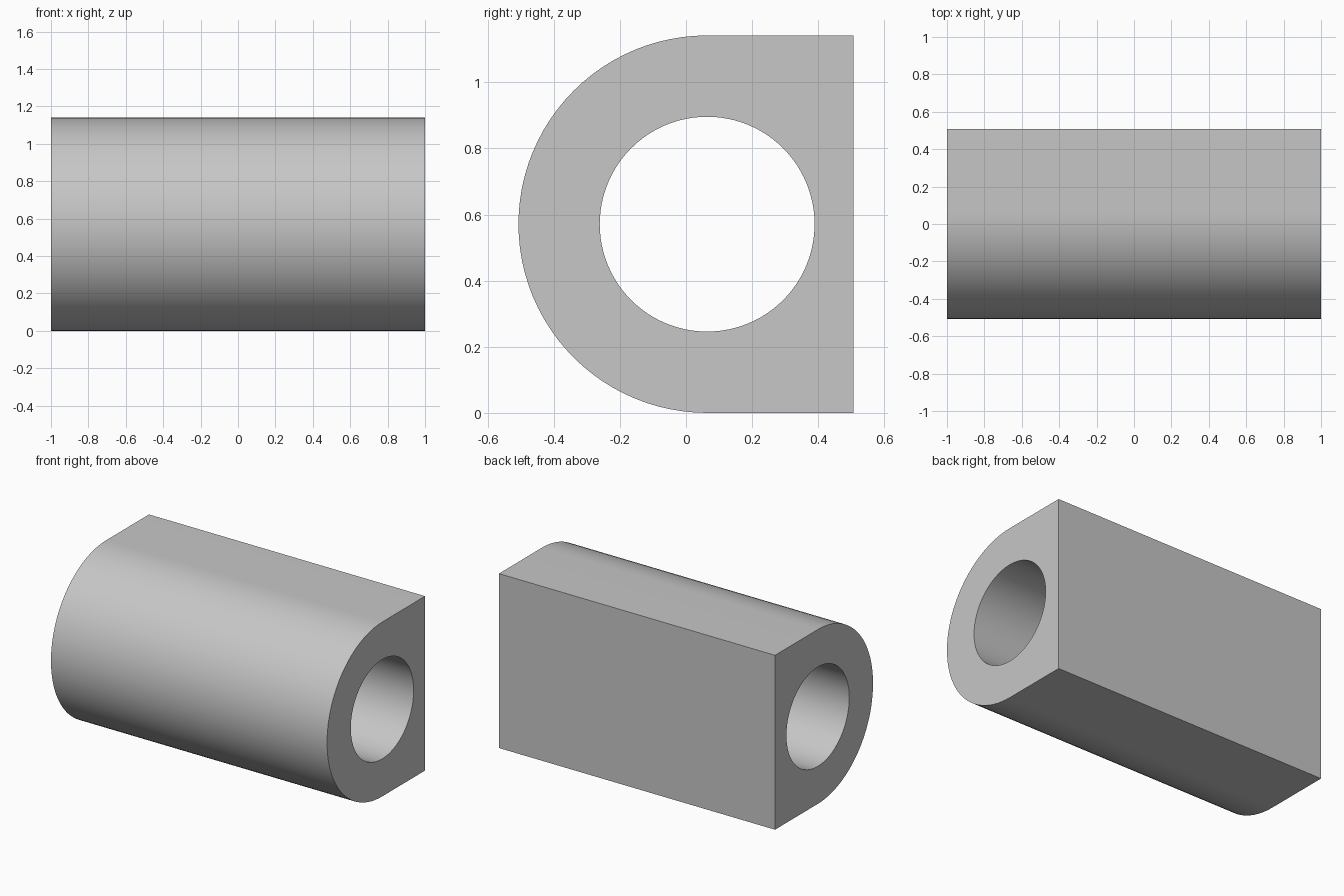
import bpy
import bmesh
from math import cos, sin, pi, radians

cube = bpy.data.objects.get("Cube")
if cube:
    bpy.data.objects.remove(cube, do_unlink=True)

HALF_LENGTH = 1.0
BACK_Y = 0.507
OUTER_R = 0.571
HOLE_R = 0.325
AXIS_Y, AXIS_Z = BACK_Y - 0.443, OUTER_R
STEPS = 48  # segments per half circle


def arc(radius, start, end, steps):
    """Points (y, z) along an arc about the bore axis."""
    angles = [start + (end - start) * i / steps for i in range(steps + 1)]
    return [(AXIS_Y + radius * cos(a), AXIS_Z + radius * sin(a)) for a in angles]


# Rounded front with a square back, and the round bore
outline = arc(OUTER_R, pi / 2, 3 * pi / 2, STEPS)
outline += [(BACK_Y, 0), (BACK_Y, 2 * OUTER_R)]
bore = arc(HOLE_R, 0, 2 * pi, 2 * STEPS)[:-1]

bm = bmesh.new()
cap_edges = {-1: [], 1: []}
for profile in (outline, bore):
    rings = {s: [bm.verts.new((s * HALF_LENGTH, y, z)) for y, z in profile]
             for s in (-1, 1)}
    left, right = rings[1], rings[-1]
    # Long walls between the two ends
    for i in range(len(profile)):
        j = (i + 1) % len(profile)
        bm.faces.new((left[i], left[j], right[j], right[i]))
    for s, ring in rings.items():
        cap_edges[s] += [bm.edges.get((ring[i - 1], ring[i])) for i in range(len(ring))]

# Flat ends around the bore
for s, edges in cap_edges.items():
    bmesh.ops.triangle_fill(bm, use_beauty=True, use_dissolve=False,
                            edges=edges, normal=(s, 0, 0))
bmesh.ops.recalc_face_normals(bm, faces=bm.faces)

mesh = bpy.data.meshes.new("bored_block")
bm.to_mesh(mesh)
bm.free()
block = bpy.data.objects.new("bored_block", mesh)
bpy.context.collection.objects.link(block)

# Plain grey
grey = bpy.data.materials.new("plain grey")
grey.use_nodes = True
colour = (0.57, 0.57, 0.57, 1)
grey.diffuse_color = colour
grey.node_tree.nodes["Principled BSDF"].inputs["Base Color"].default_value = colour
mesh.materials.append(grey)

# Smooth curves, sharp corners
bpy.ops.object.select_all(action="DESELECT")
block.select_set(True)
bpy.context.view_layer.objects.active = block
bpy.ops.object.shade_smooth_by_angle(angle=radians(30))
